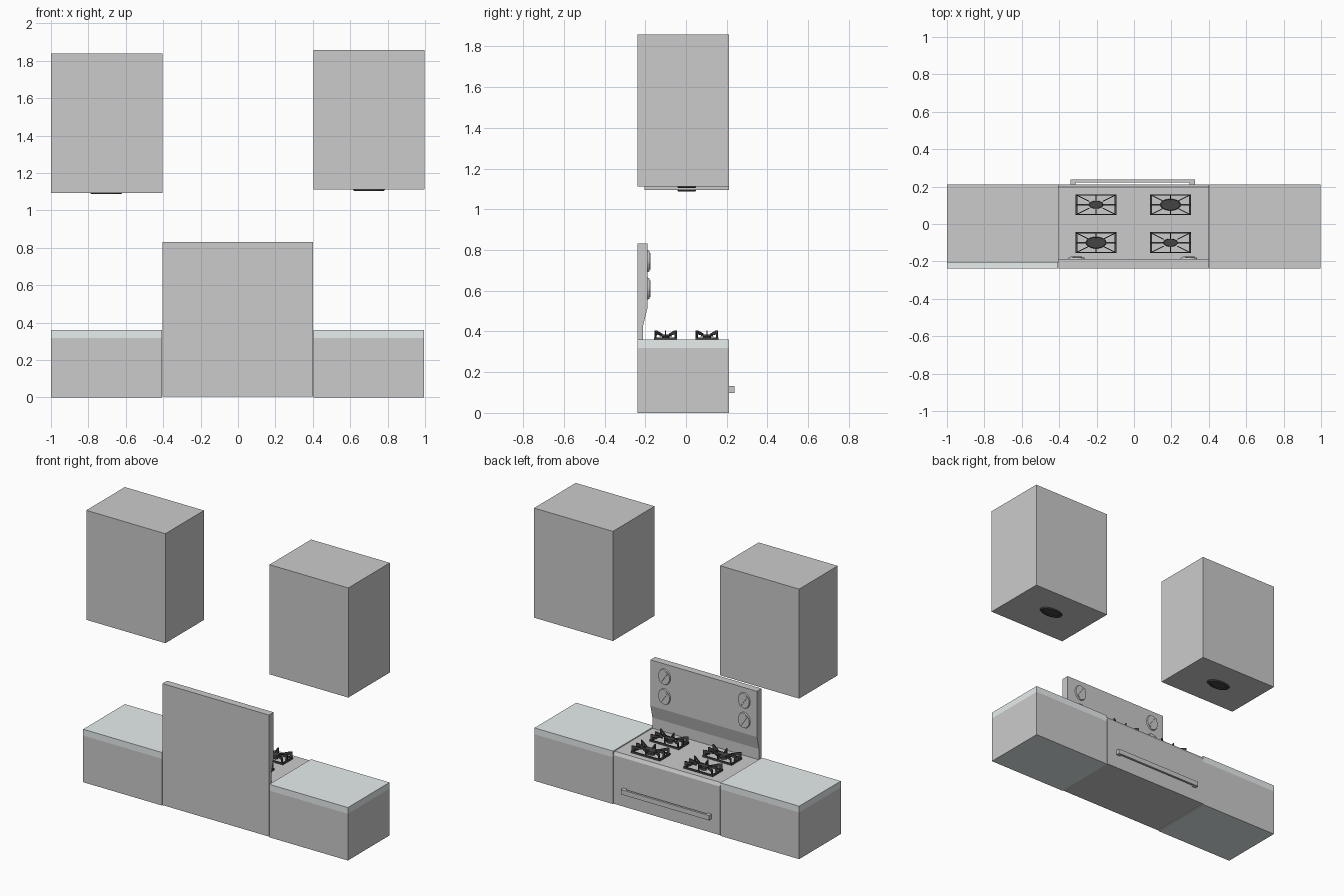
import bpy, bmesh, math
from mathutils import Matrix, Vector

if "Cube" in bpy.data.objects:
    bpy.data.objects.remove(bpy.data.objects["Cube"])


def material(name, rgb):
    m = bpy.data.materials.new(name)
    m.diffuse_color = (*rgb, 1)
    m.use_nodes = True
    m.node_tree.nodes["Principled BSDF"].inputs["Base Color"].default_value = m.diffuse_color
    return m


STONE = material("pale_stone", (0.80, 0.85, 0.85))
IRON = material("dark_iron", (0.06, 0.06, 0.06))


def finish(name, bm, mat=None):
    bmesh.ops.recalc_face_normals(bm, faces=bm.faces)
    me = bpy.data.meshes.new(name)
    bm.to_mesh(me)
    bm.free()
    ob = bpy.data.objects.new(name, me)
    bpy.context.collection.objects.link(ob)
    if mat:
        me.materials.append(mat)
    return ob


def add_box(bm, x, y, z):
    size = Matrix.Diagonal((x[1] - x[0], y[1] - y[0], z[1] - z[0], 1))
    mid = Matrix.Translation((sum(x) / 2, sum(y) / 2, sum(z) / 2))
    bmesh.ops.create_cube(bm, size=1, matrix=mid @ size)


def box(name, x, y, z, mat=None):
    bm = bmesh.new()
    add_box(bm, x, y, z)
    return finish(name, bm, mat)


def add_prism(bm, points, offset):
    face = bm.faces.new([bm.verts.new(p) for p in points])
    ext = bmesh.ops.extrude_face_region(bm, geom=[face], use_keep_orig=True)
    verts = [v for v in ext["geom"] if isinstance(v, bmesh.types.BMVert)]
    bmesh.ops.translate(bm, verts=verts, vec=offset)


def add_disc(bm, rx, ry, z0, z1, cx=0, cy=0, taper=1.0, n=24):
    m = Matrix.Translation((cx, cy, (z0 + z1) / 2)) @ Matrix.Diagonal((rx, ry, 1, 1))
    bmesh.ops.create_cone(bm, cap_ends=True, segments=n, radius1=1, radius2=taper,
                          depth=z1 - z0, matrix=m)


BACK, FRONT = -0.238, 0.21

# Side counters: grey body with pale stone top and base
for side, x in (("left", (-1.0, -0.406)), ("right", (0.403, 0.995))):
    body = box(side + "_base_cabinet", x, (BACK, FRONT), (0, 0.318))
    body.data.materials.append(None)
    body.data.materials.append(STONE)
    for p in body.data.polygons:
        p.material_index = 1 if p.normal.z < -0.9 else 0
    box(side + "_countertop", x, (BACK, FRONT), (0.318, 0.361), STONE)

# Wall cabinets, each with a small round lamp underneath
for side, x, back, z, lamp_x in (("left", (-1.0, -0.404), -0.205, (1.094, 1.84), -0.705),
                                 ("right", (0.404, 0.998), BACK, (1.111, 1.858), 0.70)):
    box(side + "_wall_cabinet", x, (back, FRONT), z)
    bm = bmesh.new()
    n = 32
    rings = []
    for r, dz in ((1.0, 0), (0.93, -0.007), (0.72, -0.007), (0.66, 0)):
        rings.append([bm.verts.new((lamp_x + 0.086 * r * math.cos(2 * math.pi * i / n),
                                    0.004 + 0.046 * r * math.sin(2 * math.pi * i / n),
                                    z[0] + dz)) for i in range(n)])
    for a, b in zip(rings, rings[1:]):
        for i in range(n):
            j = (i + 1) % n
            bm.faces.new((a[i], a[j], b[j], b[i]))
    finish(side + "_lamp_ring", bm, IRON)
    bm = bmesh.new()
    add_disc(bm, 0.058, 0.031, z[0] - 0.003, z[0], lamp_x, 0.004, n=n)
    finish(side + "_lamp_lens", bm, IRON)

# Stove body and raised back panel from one side profile
profile = [(BACK, 0.004), (FRONT, 0.004), (FRONT, 0.335), (0.198, 0.357), (-0.21, 0.357),
           (-0.21, 0.43), (-0.188, 0.52), (-0.188, 0.832), (BACK, 0.832)]
bm = bmesh.new()
add_prism(bm, [(-0.403, y, z) for y, z in profile], (0.803, 0, 0))
finish("stove_body", bm)

# Oven handle
bm = bmesh.new()
add_box(bm, (-0.34, 0.325), (0.223, 0.238), (0.098, 0.131))
for x in (-0.34, 0.297):
    add_box(bm, (x, x + 0.028), (FRONT - 0.002, 0.224), (0.098, 0.131))
finish("oven_handle", bm)

# Control knobs: oval base with a slanted grip
for x in (-0.308, 0.293):
    for z in (0.745, 0.61):
        bm = bmesh.new()
        add_disc(bm, 0.045, 0.054, 0, 0.008, taper=0.94)
        grip = bmesh.ops.create_cube(bm, size=1, matrix=Matrix.Rotation(math.radians(55), 4, 'Z')
                                     @ Matrix.Diagonal((0.088, 0.014, 0.028, 1)))
        bm.transform(Matrix.Translation((x, -0.188, z)) @ Matrix.Rotation(-math.pi / 2, 4, 'X'))
        finish("control_knob", bm)


# Burner grates: frame, eight raised fingers and an oval cap
def burner(cx, cy, rx, ry):
    hx, hy, z0 = 0.11, 0.056, 0.357
    bm = bmesh.new()
    for s in (-1, 1):
        ys = sorted((s * hy, s * (hy - 0.007)))
        xs = sorted((s * hx, s * (hx - 0.010)))
        add_box(bm, (-hx, hx), ys, (z0, z0 + 0.012))
        add_box(bm, xs, (-hy, hy), (z0, z0 + 0.012))
    for i in (-1, 0, 1):
        for j in (-1, 0, 1):
            if not (i or j):
                continue
            outer = Vector((i * (hx - 0.004), j * (hy - 0.003), 0))
            across = Vector((-outer.y, outer.x, 0)).normalized() * 0.006
            if i and j:
                across *= 0.8
            fin = [(1, z0), (1, 0.405), (0.86, 0.405), (0.34, 0.389), (0.34, 0.383), (0.86, 0.384),
                   (0.88, z0)]
            add_prism(bm, [outer * t - across / 2 + Vector((0, 0, z)) for t, z in fin], across)
    bm.transform(Matrix.Translation((cx, cy, 0)))
    finish("burner_grate", bm, IRON)
    bm = bmesh.new()
    add_disc(bm, rx * 0.6, ry * 0.6, z0, 0.376, cx, cy)
    add_disc(bm, rx, ry, 0.376, 0.386, cx, cy, taper=0.92)
    finish("burner_cap", bm, IRON)


for x in (-0.203, 0.195):
    for y in (-0.1, 0.103):
        burner(x, y, *((0.055, 0.031) if x * y > 0 else (0.039, 0.021)))
